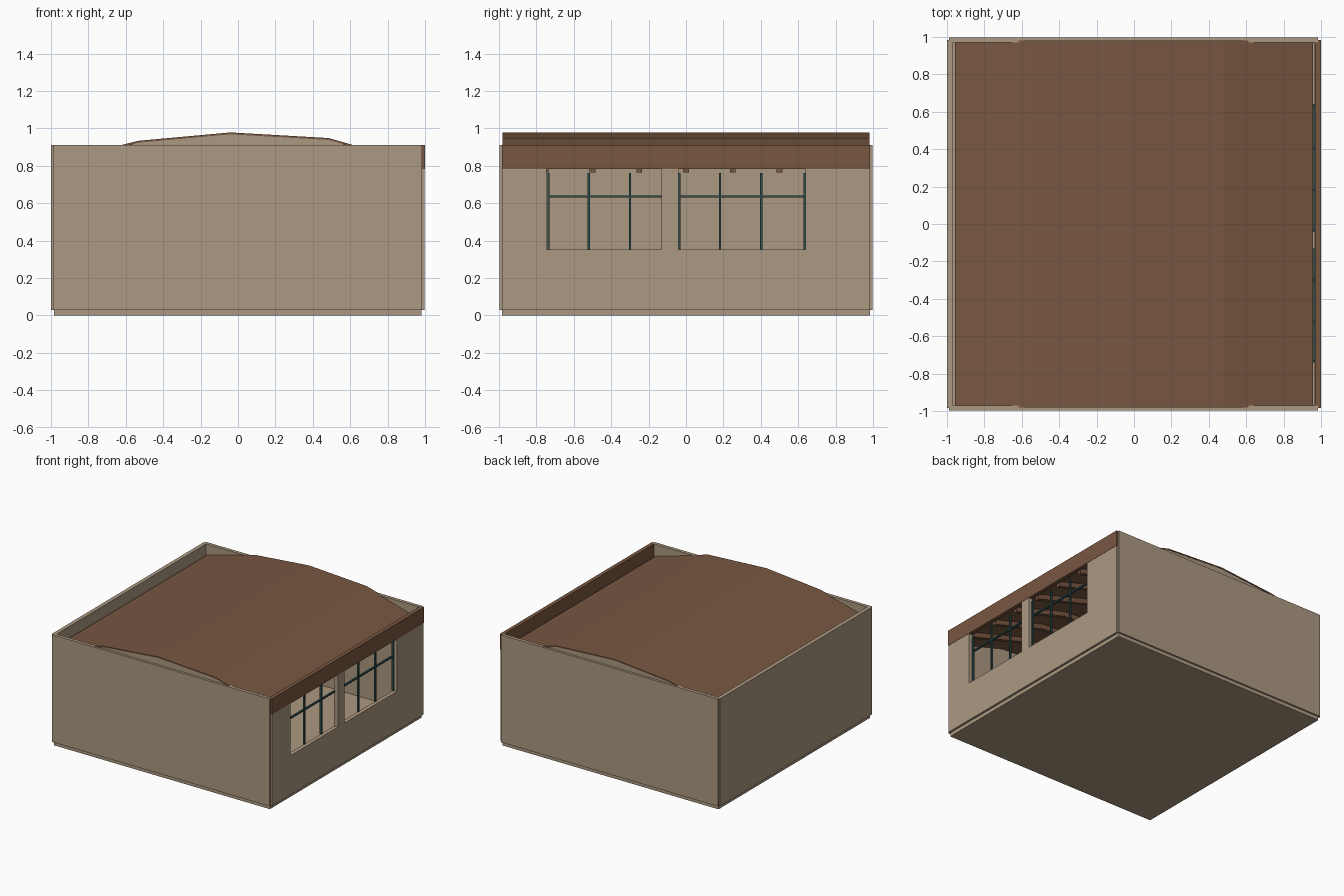
import bpy
import bmesh

cube = bpy.data.objects.get("Cube")
if cube:
    bpy.data.objects.remove(cube, do_unlink=True)


def material(name, rgb):
    m = bpy.data.materials.new(name)
    m.use_nodes = True
    m.diffuse_color = (*rgb, 1)
    m.node_tree.nodes["Principled BSDF"].inputs["Base Color"].default_value = (*rgb, 1)
    return m


BEIGE = material("beige plaster", (0.41, 0.32, 0.22))
BROWN = material("brown roofing", (0.188, 0.095, 0.053))
TEAL = material("dark teal metal", (0.026, 0.07, 0.07))


def prism(name, outline, y0, y1, mat):
    """Extrude an x-z outline from y0 to y1."""
    bm = bmesh.new()
    face = bm.faces.new([bm.verts.new((x, y0, z)) for x, z in outline])
    new = bmesh.ops.extrude_face_region(bm, geom=[face])["geom"]
    verts = [v for v in new if isinstance(v, bmesh.types.BMVert)]
    bmesh.ops.translate(bm, verts=verts, vec=(0, y1 - y0, 0))
    bmesh.ops.recalc_face_normals(bm, faces=bm.faces)
    me = bpy.data.meshes.new(name)
    bm.to_mesh(me)
    bm.free()
    me.materials.append(mat)
    ob = bpy.data.objects.new(name, me)
    bpy.context.collection.objects.link(ob)
    return ob


def box(name, x, y, z, mat):
    corners = [(x[0], z[0]), (x[1], z[0]), (x[1], z[1]), (x[0], z[1])]
    return prism(name, corners, y[0], y[1], mat)


def band(profile, top, bottom):
    """Outline of a strip following the roof profile."""
    return ([(x, z - top) for x, z in profile]
            + [(x, z - bottom) for x, z in reversed(profile)])


# Floor slab and solid walls
box("floor_slab", (-0.985, 0.98), (-0.985, 0.985), (0, 0.03), BEIGE)
for name, s in (("front", -1), ("back", 1)):
    ys = sorted((s * 0.97, s * 0.998))
    box(name + "_wall", (-0.99, 0.985), ys, (0.03, 0.912), BEIGE)
box("left_wall", (-1, -0.968), (-0.985, 0.985), (0.03, 0.912), BEIGE)

# Window wall
WALL = (0.965, 0.998)
box("window_wall_base", WALL, (-0.985, 0.985), (0.03, 0.352), BEIGE)
for name, ys in (("front_pier", (-0.985, -0.745)), ("middle_pier", (-0.13, -0.04)),
                 ("back_pier", (0.64, 0.985))):
    box(name, WALL, ys, (0.352, 0.782), BEIGE)
box("fascia", (0.968, 1), (-0.985, 0.985), (0.782, 0.912), BROWN)

# Window bars
for i, y in enumerate((-0.735, -0.52, -0.30, -0.036, 0.182, 0.402, 0.635)):
    box(f"mullion_{i}", (0.957, 0.972), (y - 0.006, y + 0.006), (0.352, 0.76), TEAL)
for i, ys in enumerate(((-0.735, -0.13), (-0.04, 0.635))):
    box(f"transom_{i}", (0.957, 0.972), ys, (0.63, 0.642), TEAL)

# Faceted roof, its gable infills and the rafters below
ROOF = [(-0.957, 0.825), (-0.535, 0.933), (-0.04, 0.978), (0.485, 0.948), (0.957, 0.813)]
prism("roof", band(ROOF, 0, 0.01), -0.982, 0.982, BROWN)
GABLE = [(-0.61, 0.9)] + [(x, z - 0.008) for x, z in ROOF[1:4]] + [(0.61, 0.9)]
for name, s in (("front", -1), ("back", 1)):
    prism(name + "_gable", GABLE, s * 0.97, s * 0.979, BEIGE)
for i in range(7):
    y = -0.75 + 0.25 * i
    prism(f"rafter_{i}", band(ROOF, 0.008, 0.05), y - 0.015, y + 0.015, BROWN)
